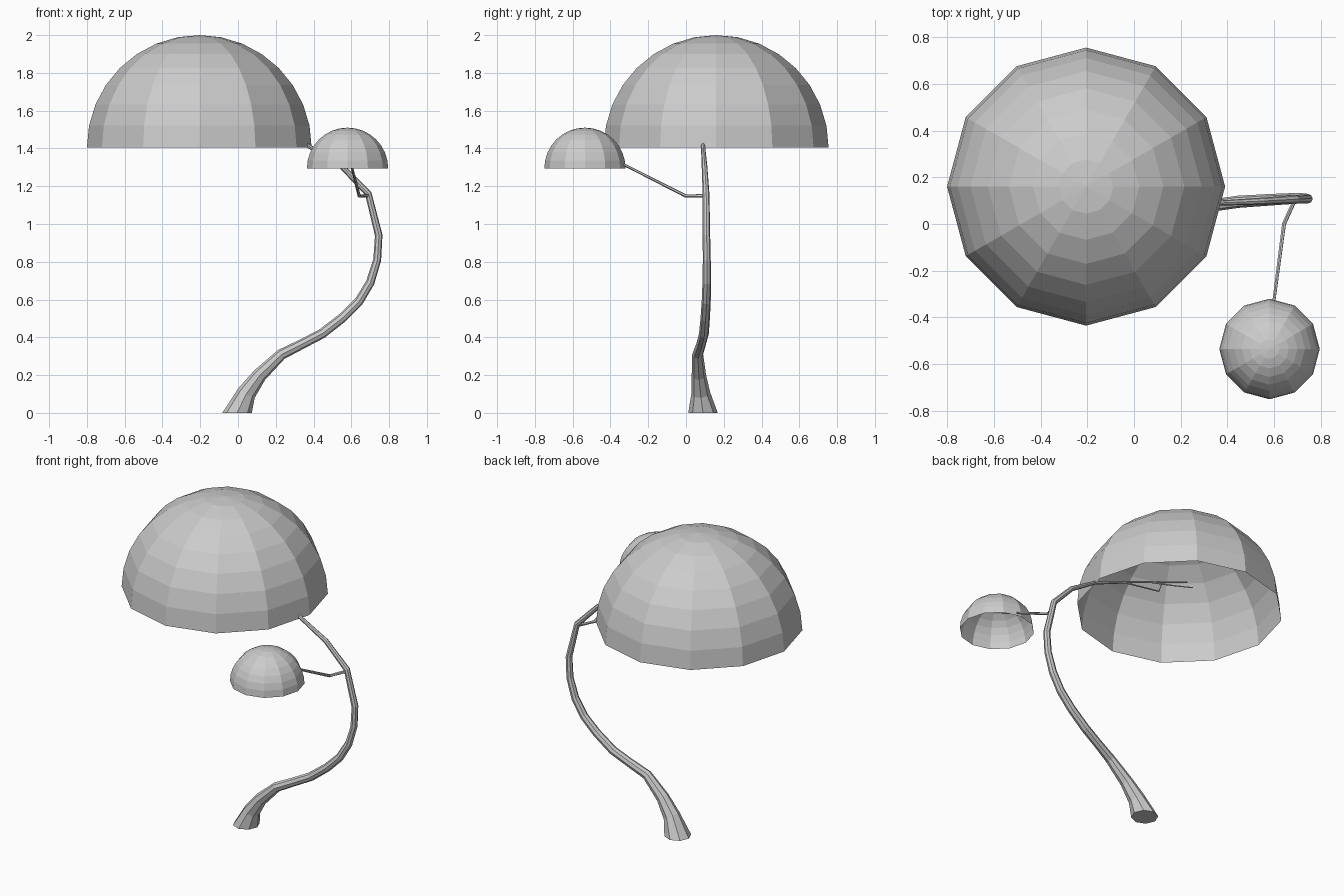
import bpy, bmesh, math
from mathutils import Vector

if "Cube" in bpy.data.objects:
    bpy.data.objects.remove(bpy.data.objects["Cube"])


def make_object(name, bm):
    mesh = bpy.data.meshes.new(name)
    bm.to_mesh(mesh)
    bm.free()
    obj = bpy.data.objects.new(name, mesh)
    bpy.context.collection.objects.link(obj)
    return obj


def dome(name, centre, radius):
    """Open low-poly half sphere."""
    bm = bmesh.new()
    bmesh.ops.create_uvsphere(bm, u_segments=12, v_segments=16, radius=radius)
    low = [v for v in bm.verts if v.co.z < -1e-4]
    bmesh.ops.delete(bm, geom=low, context='VERTS')
    bmesh.ops.translate(bm, verts=bm.verts, vec=centre)
    return make_object(name, bm)


def tube(name, path, sides, flat_start=False):
    """Tapered tube through points (x, y, z, radius), capped at both ends."""
    bm = bmesh.new()
    pts = [Vector(p[:3]) for p in path]
    rings, prev, u = [], None, None
    for i, p in enumerate(pts):
        a, b = pts[max(i - 1, 0)], pts[min(i + 1, len(pts) - 1)]
        t = (b - a).normalized()
        if i == 0 and flat_start:
            t = Vector((0, 0, 1))
        if u is None:
            u = t.orthogonal().normalized()
        else:
            u = prev.rotation_difference(t) @ u
        prev = t
        v = t.cross(u)
        r = path[i][3]
        rings.append([bm.verts.new(p + r * (math.cos(k * math.tau / sides) * u
                                            + math.sin(k * math.tau / sides) * v))
                      for k in range(sides)])
    for lo, hi in zip(rings, rings[1:]):
        for k in range(sides):
            j = (k + 1) % sides
            bm.faces.new((lo[k], lo[j], hi[j], hi[k]))
    bm.faces.new(rings[0][::-1])
    bm.faces.new(rings[-1])
    return make_object(name, bm)


# Foliage domes
dome("large_canopy", (-0.205, 0.16, 1.405), 0.595)
dome("small_canopy", (0.58, -0.535, 1.295), 0.215)

# Curved trunk with flared foot, ending inside the large canopy
tube("trunk", [
    (-0.005, 0.09, 0.0, 0.078), (0.045, 0.078, 0.105, 0.05),
    (0.115, 0.068, 0.20, 0.038), (0.23, 0.062, 0.31, 0.029),
    (0.34, 0.08, 0.365, 0.026), (0.445, 0.095, 0.42, 0.026),
    (0.555, 0.102, 0.505, 0.025), (0.64, 0.107, 0.59, 0.024),
    (0.70, 0.11, 0.69, 0.023), (0.737, 0.11, 0.81, 0.021),
    (0.745, 0.108, 0.94, 0.02), (0.69, 0.106, 1.16, 0.018),
    (0.55, 0.098, 1.305, 0.015), (0.37, 0.09, 1.415, 0.011),
    (0.10, 0.125, 1.505, 0.007), (-0.24, 0.19, 1.60, 0.004)],
    8, flat_start=True)

# Side branch carrying the small canopy
tube("side_branch", [
    (0.69, 0.106, 1.15, 0.009), (0.642, 0.0, 1.148, 0.009),
    (0.60, -0.32, 1.31, 0.007), (0.585, -0.48, 1.385, 0.004)], 6)

# Thin twigs under the large canopy
tube("lower_twig", [
    (0.17, 0.115, 1.48, 0.005), (-0.07, 0.14, 1.50, 0.004),
    (-0.10, 0.13, 1.57, 0.003)], 5)
tube("upper_twig", [
    (0.02, 0.14, 1.53, 0.005), (-0.10, 0.21, 1.52, 0.004),
    (-0.20, 0.29, 1.505, 0.003)], 5)
